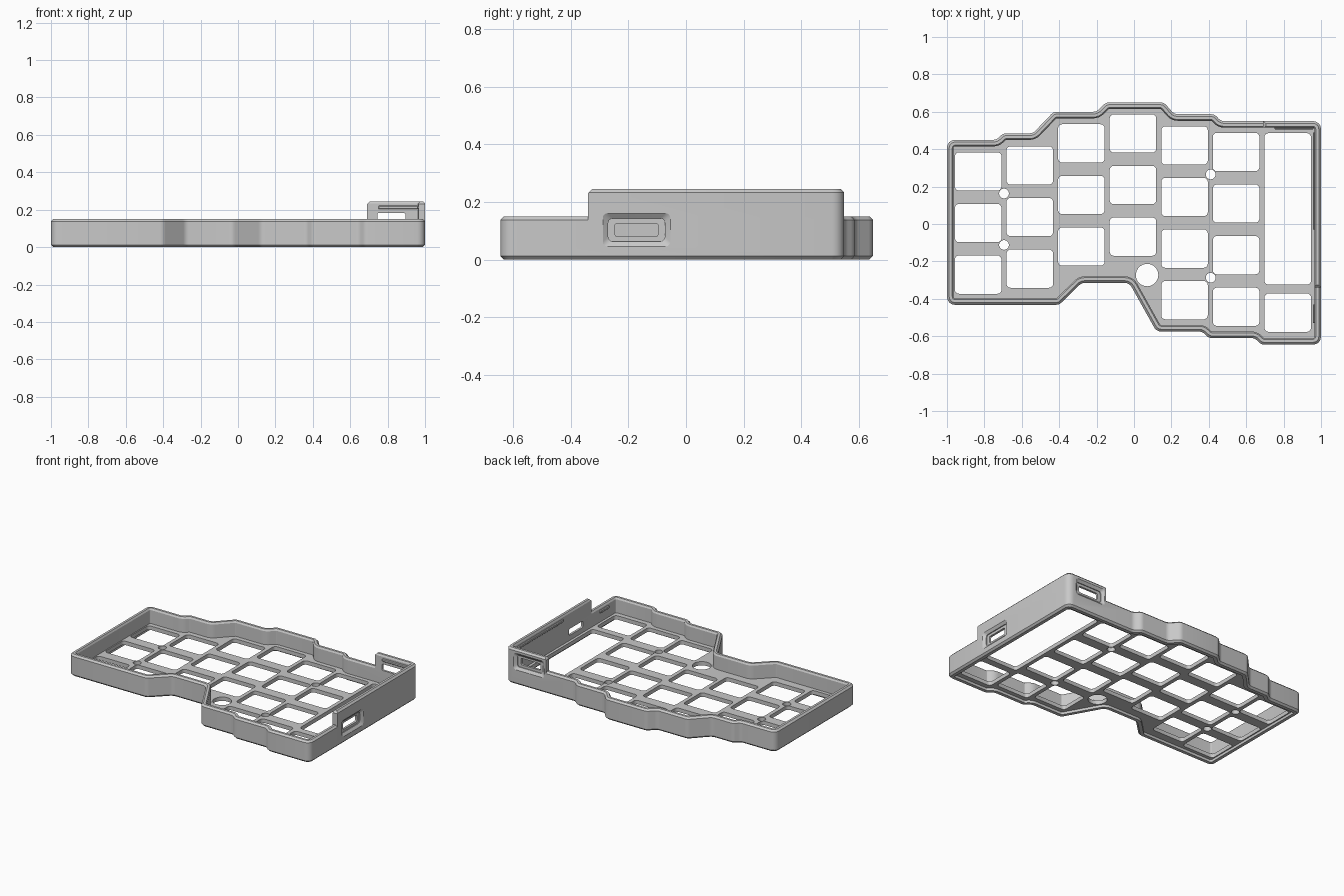
import bpy, bmesh, math
from mathutils import Vector, Matrix

cube = bpy.data.objects.get("Cube")
if cube:
    bpy.data.objects.remove(cube, do_unlink=True)

grey = bpy.data.materials.new("case_grey")
grey.use_nodes = True
colour = (0.58, 0.58, 0.58, 1)
grey.diffuse_color = colour
grey.node_tree.nodes["Principled BSDF"].inputs["Base Color"].default_value = colour


def fillet(corners, radius, steps=5):
    """Round every corner of a closed 2D polygon."""
    out, n = [], len(corners)
    for i in range(n):
        p = Vector(corners[i])
        a = (Vector(corners[i - 1]) - p).normalized()
        b = (Vector(corners[(i + 1) % n]) - p).normalized()
        half = math.acos(a.dot(b)) / 2
        reach = radius / math.tan(half)
        centre = p + (a + b).normalized() * radius / math.sin(half)
        start, end = p + a * reach - centre, p + b * reach - centre
        turn = math.atan2(start.x * end.y - start.y * end.x, start.dot(end))
        first = math.atan2(start.y, start.x)
        for k in range(steps):
            t = first + turn * k / (steps - 1)
            out.append(centre + Vector((math.cos(t), math.sin(t))) * radius)
    return out


def inset(pts, d):
    """Move a clockwise outline inwards by d."""
    out, n = [], len(pts)
    for i in range(n):
        e1 = (pts[i] - pts[i - 1]).normalized()
        e2 = (pts[(i + 1) % n] - pts[i]).normalized()
        n1, n2 = Vector((e1.y, -e1.x)), Vector((e2.y, -e2.x))
        out.append(pts[i] + (n1 + n2) * d / (1 + n1.dot(n2)))
    return out


def loft(bm, rings, closed=False):
    """Skin a list of (outline, height); close it as a ring or cap it."""
    rows = [[bm.verts.new((p.x, p.y, z)) for p in pts] for pts, z in rings]
    n = len(rows[0])
    pairs = list(zip(rows, rows[1:]))
    if closed:
        pairs.append((rows[-1], rows[0]))
    else:
        bm.faces.new(rows[0])
        bm.faces.new(rows[-1])
    for r, s in pairs:
        for i in range(n):
            j = (i + 1) % n
            bm.faces.new((r[i], r[j], s[j], s[i]))


def finish(bm, name, matrix=None):
    if matrix:
        bm.transform(matrix)
    bmesh.ops.recalc_face_normals(bm, faces=bm.faces)
    mesh = bpy.data.meshes.new(name)
    bm.to_mesh(mesh)
    bm.free()
    mesh.materials.append(grey)
    obj = bpy.data.objects.new(name, mesh)
    bpy.context.collection.objects.link(obj)
    return obj


def box(name, lo, hi, bevel):
    bm = bmesh.new()
    bmesh.ops.create_cube(bm, size=1)
    lo, hi = Vector(lo), Vector(hi)
    for v in bm.verts:
        v.co = Vector([(lo[i] + hi[i]) / 2 + v.co[i] * (hi[i] - lo[i]) for i in range(3)])
    bmesh.ops.bevel(bm, geom=bm.edges[:], offset=bevel, segments=1, affect='EDGES')
    return finish(bm, name)


def boolean(obj, cutter, operation='DIFFERENCE'):
    cutter.hide_render = True
    mod = obj.modifiers.new("cut", 'BOOLEAN')
    mod.object, mod.operation, mod.solver = cutter, operation, 'EXACT'
    bpy.context.view_layer.objects.active = obj
    bpy.ops.object.modifier_apply(modifier=mod.name)


def rect(cx, cy, w, h, r):
    x, y = w / 2, h / 2
    return fillet([(cx - x, cy - y), (cx - x, cy + y), (cx + x, cy + y), (cx + x, cy - y)], r)


# Stepped case outline, clockwise from the rear right corner
outline = fillet([
    (-1, .45), (-.735, .45), (-.70, .485), (-.54, .485), (-.43, .6), (-.2, .6),
    (-.15, .65), (.16, .65), (.215, .587), (.43, .587), (.465, .55), (1, .55),
    (1, -.645), (.68, -.645), (.645, -.61), (.4, -.61), (.365, -.575),
    (.12, -.575), (-.025, -.315), (-.28, -.315), (-.4, -.432), (-1, -.432)], .042)

WALL, BEVEL, LOW, HIGH = .035, .012, .15, .245


def wall_ring(name, bottom, top, foot):
    profile = [(foot, bottom), (0, bottom + foot), (0, top - BEVEL), (BEVEL, top),
               (WALL - .007, top), (WALL, top - BEVEL), (WALL, bottom)]
    if not foot:
        profile.pop(0)
    bm = bmesh.new()
    loft(bm, [(inset(outline, d), z) for d, z in profile], closed=True)
    return finish(bm, name)


# Outer wall and the taller corner wall
outer_wall = wall_ring("outer_wall", 0, LOW, BEVEL)
raised_wall = wall_ring("raised_wall", LOW - BEVEL, HIGH, 0)
corner = box("corner_helper", (.69, -.34, 0), (1.2, .8, HIGH + .0005), .015)
boolean(raised_wall, corner, 'INTERSECT')

# Key plate with its openings
bm = bmesh.new()
PLATE_LOW, PLATE_HIGH = .018, .045
edge = inset(outline, WALL - .004)
loft(bm, [(edge, PLATE_LOW), (edge, PLATE_HIGH)])
key_plate = finish(bm, "key_plate")

PITCH, KEY_W, KEY_H = .2758, .249, .205
columns = [(.281, 3), (.313, 3), (.431, 3), (.484, 3), (.42, 4), (.385, 4)]
shapes = []
for c, (top, count) in enumerate(columns):
    for r in range(count):
        shapes.append(rect(-.833 + c * PITCH, top - r * PITCH, KEY_W, KEY_H, .022))
shapes.append(rect(.822, -.474, KEY_W, KEY_H, .022))
shapes.append(rect(.822, .081, KEY_W, .81, .022))
for x, y, radius in [(-.695, .163, .026), (-.695, -.112, .026), (.41, .265, .026),
                     (.41, -.287, .026), (.07, -.273, .06)]:
    shapes.append([Vector((x + radius * math.cos(a), y + radius * math.sin(a)))
                   for a in (math.tau * k / 32 for k in range(32))])
bm = bmesh.new()
for s in shapes:
    loft(bm, [(s, -.1), (s, .1)])
openings = finish(bm, "opening_helper")
boolean(key_plate, openings)


def port_cutter(name, matrix):
    """Stepped port: flared recess, then a narrow through slot."""
    bm = bmesh.new()
    steps = [(.24, .12, -.01), (.235, .115, 0), (.197, .08, .014),
             (.197, .08, .02), (.15, .045, .02), (.15, .045, .08)]
    loft(bm, [(rect(0, 0, w, h, .016 if w > .16 else .008), z) for w, h, z in steps])
    return finish(bm, name, matrix)


# Side and rear ports: local z points into the case
side_frame = Matrix(((0, 0, -1, 1), (1, 0, 0, -.172), (0, 1, 0, .103), (0, 0, 0, 1)))
rear_frame = Matrix(((1, 0, 0, .82), (0, 0, -1, .55), (0, 1, 0, .16), (0, 0, 0, 1)))
ports = [port_cutter("side_port_helper", side_frame), port_cutter("rear_port_helper", rear_frame)]
for wall in (outer_wall, raised_wall):
    for port in ports:
        boolean(wall, port)

# Snap ridges on the inner faces
box("side_snap_ridge", (.956, -.03, .203), (.97, .49, .222), .004)
box("rear_snap_ridge", (.75, .506, .203), (.96, .52, .222), .004)
box("low_snap_ridge", (.956, -.53, .108), (.97, -.43, .127), .004)

for helper in [corner, openings] + ports:
    bpy.data.objects.remove(helper, do_unlink=True)

# Smooth rounded corners, sharp edges elsewhere
bpy.ops.object.select_all(action='DESELECT')
for obj in (outer_wall, raised_wall, key_plate):
    obj.select_set(True)
bpy.context.view_layer.objects.active = outer_wall
bpy.ops.object.shade_smooth_by_angle(angle=math.radians(28))
